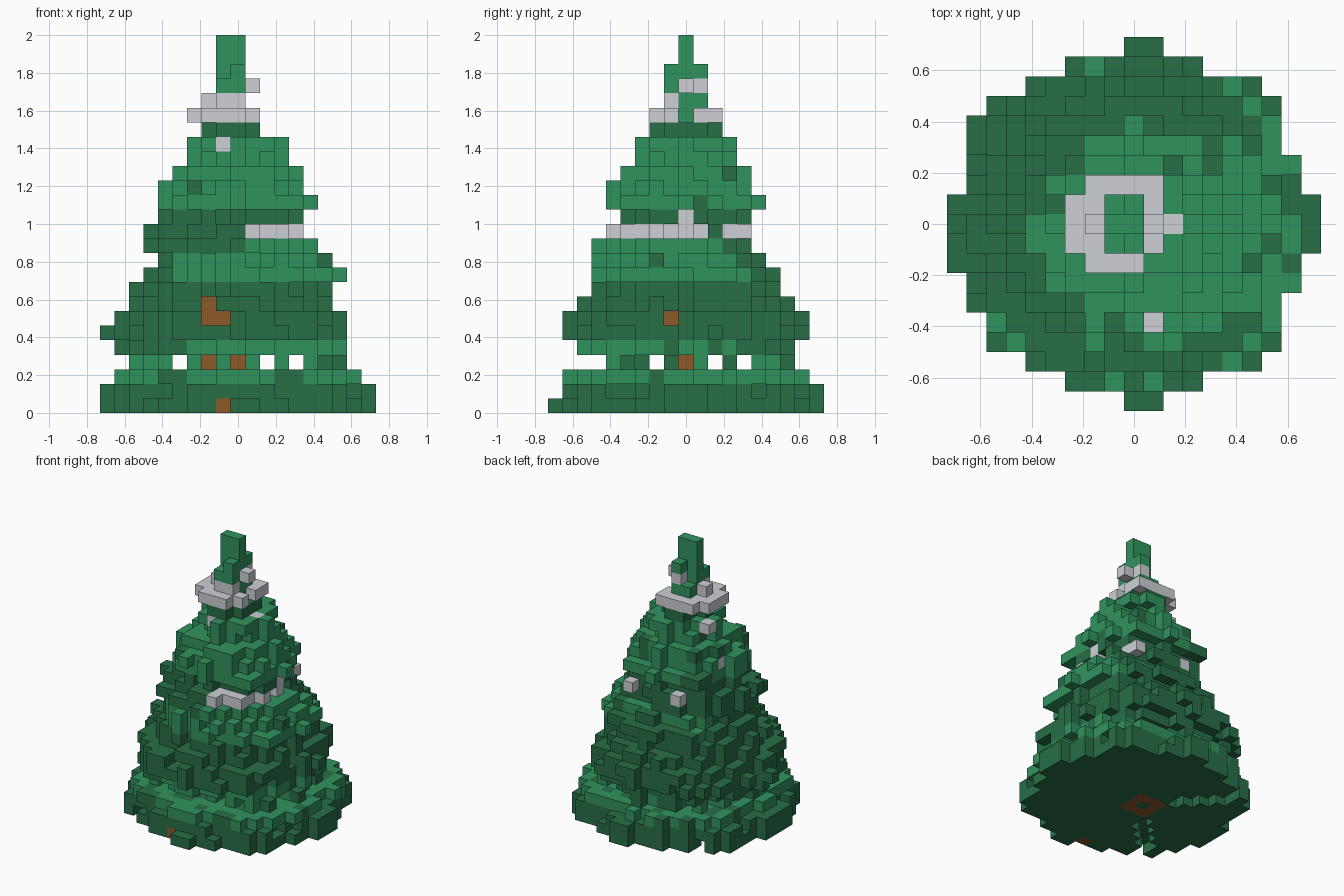
import bpy, bmesh, random
from mathutils import Vector

random.seed(4)
LAYERS = 26
S = 2 / LAYERS  # block size

if "Cube" in bpy.data.objects:
    bpy.data.objects.remove(bpy.data.objects["Cube"])


def material(name, colour):
    mat = bpy.data.materials.new(name)
    mat.use_nodes = True
    mat.diffuse_color = (*colour, 1)
    mat.node_tree.nodes["Principled BSDF"].inputs["Base Color"].default_value = (*colour, 1)
    return mat


MATERIALS = {
    "bright_needles": material("bright green", (0.03, 0.29, 0.112)),
    "dark_needles": material("dark green", (0.021, 0.157, 0.062)),
    "snow": material("snow grey", (0.61, 0.63, 0.67)),
    "trunk": material("bark brown", (0.265, 0.1, 0.021)),
}
cells = {}  # (x, y, layer) -> part name


def fill(xs, ys, layers, part):
    for k in layers:
        for i in xs:
            for j in ys:
                cells[i, j, k] = part


# Skirt outline: reach to the right and left for each row, front to back
SKIRT = list(zip(
    (0, 3, 5, 7, 7, 8, 8, 9, 9, 9, 9, 8, 8, 8, 8, 7, 5, 3, 0),
    (1, 3, 6, 7, 7, 7, 8, 8, 9, 9, 9, 8, 8, 7, 7, 7, 6, 3, 1)))

# Reach of each foliage layer above the skirt: right, left, front, back
REACH = [
    (8, 8, 8, 8), (7, 7, 7, 7), (8, 7, 7, 7),
    (8, 7, 8, 8), (8, 7, 8, 8), (7, 6, 7, 7), (7, 6, 6, 6), (6, 7, 6, 6),
    (5, 6, 6, 5), (6, 5, 6, 4), (6, 4, 5, 4), (5, 4, 4, 4), (5, 5, 5, 5),
    (5, 4, 5, 4), (4, 4, 4, 4), (3, 3, 3, 3), (3, 3, 3, 3), (2, 2, 2, 2),
]


def needle_part(i, j, k):
    """Green shade of a block, banded by layer with some stray blocks."""
    stray = random.random()
    if k in (2, 3):
        bright = stray > 0.22
    elif k == 4:
        bright = i > -4 and j < 4 and j - i > -12 and stray > 0.15
    elif k in (9, 10):
        bright = i > -5 and j < 5 and stray > 0.06
    elif k == 11:
        bright = i > 0 and j < 3 and stray > 0.06
    elif 14 <= k <= 18:
        bright = j - i < 7 and stray > 0.05
    else:
        bright = False
    return "bright_needles" if bright else "dark_needles"


def is_gap(i, j, k):
    """See-through openings and slots in the foliage."""
    if k == 3:
        return (i in (-4, 2, 4) or j in (-6, -2, 2, 4)
                or (i in (-2, 0) and j < -1) or (j == 0 and i > 0))
    if k == 6:
        return (i in (-2, -1) and j < -1) or (j == -1 and i > 0)
    return k == 7 and i == -2 and j < -1


# Skirt: two dark layers, the upper one with a nibbled rim
for j, (right, left) in enumerate(SKIRT, -9):
    fill(range(-right, left + 1), [j], (0, 1), "dark_needles")
    for rim in (-right, left):
        if abs(j) > 2 and random.random() < 0.3:
            del cells[rim, j, 1]

# Diagonal slots under the skirt
for d in range(3, 7):
    for j in (d, d - 1):
        del cells[-d, j, 0], cells[-d, -j, 0]

# Foliage: ragged rounded plates
for k, (right, left, front, back) in enumerate(REACH, 2):
    power = 2.4 if 2 < k < 9 else 2.8
    rough = 0.4 if k == 2 else 0.85
    for i in range(-right, left + 1):
        for j in range(-front, back + 1):
            ex = (left if i > 0 else right) + 0.25
            ey = (back if j > 0 else front) + 0.25
            ragged = 0 if i * j == 0 else random.uniform(0, rough) / max(ex, ey)
            reach = (abs(i / ex) ** power + abs(j / ey) ** power) ** (1 / power)
            if reach <= 1 - ragged and not is_gap(i, j, k):
                cells[i, j, k] = needle_part(i, j, k)
cells[-9, 0, 5] = "dark_needles"

# Trunk: square ring of bark, with one bark block in the skirt's front rim
fill(range(-2, 1), range(-1, 2), range(9), "trunk")
fill([-1], [0], range(9), "dark_needles")
cells.pop((-1, -9, 0), None)
cells[-1, -8, 0] = "trunk"

# Snow band on one shoulder
for (i, j, k) in list(cells):
    if k == 12 and i >= 1 and j <= 1 and max(i, -j) > 2:
        cells[i, j, k] = "snow"
fill([3], (3, 4), [12], "snow")
fill([4], [2], [12], "dark_needles")

# Snow specks, each set in a small notch
for notch in [(-1, -3, 18), (-5, 1, 15), (2, 0, 19)]:
    cells.pop(notch, None)
for speck in [(4, 0, 13), (-1, -2, 18), (-3, 1, 18), (-4, 1, 15), (2, 0, 18), (-2, 4, 12)]:
    cells[speck] = "snow"
fill([4], (-1, 1), [13], "dark_needles")
fill([-4], [1], [16], "dark_needles")
fill([-1], [4], [12], "dark_needles")
fill((-2, -1), [4], [11], "dark_needles")

# Snow collar round the neck
fill(range(-2, 1), range(-2, 3), [20], "snow")
fill([-3], range(-1, 2), [20], "snow")
fill([1], (-1, 1, 2), [20], "snow")
fill([-2], [0], [21], "snow")
fill((-1, 0), [-1], [21], "snow")
fill([1], [0], [22], "snow")
fill([0], [1], [22], "snow")

# Bright spire rising through the collar
fill((-1, 0), range(-1, 2), [20], "bright_needles")
fill((-1, 0), (0, 1), [21], "bright_needles")
fill((-1, 0), [0], range(22, LAYERS), "bright_needles")
fill((-1, 0), [-1], [22], "bright_needles")
fill([0], (-1, 1), [23], "bright_needles")

# Outward side directions with two in-plane axes each
SIDES = []
for axis in range(3):
    for sign in (-1, 1):
        n, u, v = (Vector([float(a == (axis + s) % 3) for a in range(3)]) for s in range(3))
        SIDES.append((n * sign, u, v * sign))


def build(part):
    """Mesh of all exposed block faces of one part."""
    bm = bmesh.new()
    for (i, j, k), owner in cells.items():
        if owner != part:
            continue
        centre = Vector((i, j, k + 0.5))
        for n, u, v in SIDES:
            if (i + int(n.x), j + int(n.y), k + int(n.z)) in cells:
                continue
            corners = [centre + (n + a * u + b * v) / 2
                       for a, b in ((-1, -1), (1, -1), (1, 1), (-1, 1))]
            bm.faces.new([bm.verts.new(c * S) for c in corners])
    bmesh.ops.remove_doubles(bm, verts=bm.verts, dist=S / 100)
    mesh = bpy.data.meshes.new(part)
    bm.to_mesh(mesh)
    bm.free()
    mesh.materials.append(MATERIALS[part])
    obj = bpy.data.objects.new(part, mesh)
    bpy.context.collection.objects.link(obj)


for part in MATERIALS:
    build(part)
